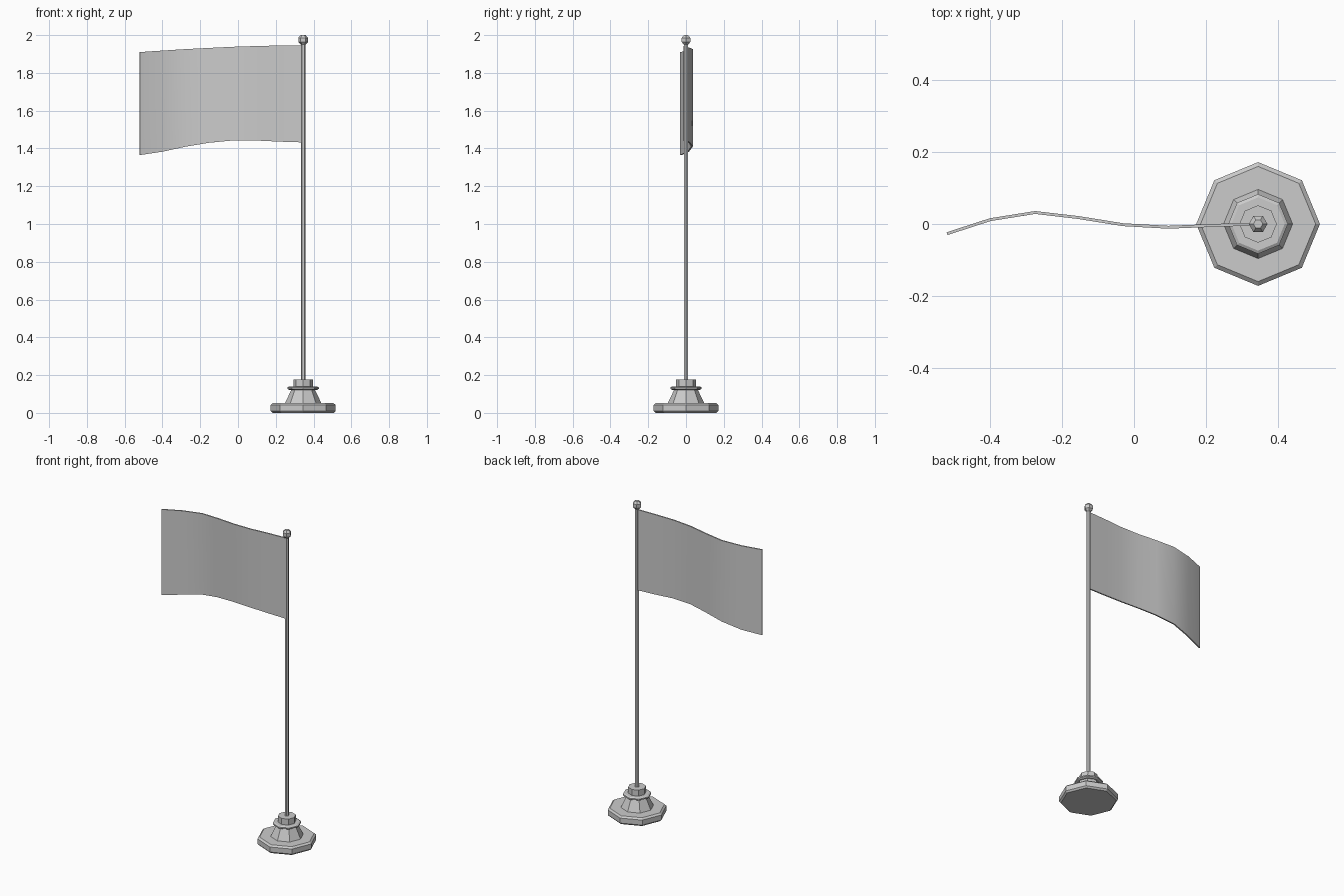
import bpy
import bmesh
from math import cos, sin, pi, radians

cube = bpy.data.objects.get("Cube")
if cube:
    bpy.data.objects.remove(cube, do_unlink=True)

grey = bpy.data.materials.new("grey")
grey.use_nodes = True
colour = (0.6, 0.6, 0.6, 1)
grey.diffuse_color = colour
grey.node_tree.nodes["Principled BSDF"].inputs["Base Color"].default_value = colour

POLE_X = 0.345


def add_object(name, bm):
    bmesh.ops.recalc_face_normals(bm, faces=bm.faces)
    mesh = bpy.data.meshes.new(name)
    bm.to_mesh(mesh)
    bm.free()
    mesh.materials.append(grey)
    obj = bpy.data.objects.new(name, mesh)
    bpy.context.collection.objects.link(obj)
    return obj


def turned(name, profile, sides):
    """Faceted solid of revolution about the pole, from (radius, height) pairs."""
    bm = bmesh.new()
    rings = [[bm.verts.new((POLE_X + r * cos(2 * pi * i / sides),
                            r * sin(2 * pi * i / sides), z))
              for i in range(sides)] for r, z in profile]
    for low, high in zip(rings, rings[1:]):
        for i in range(sides):
            j = (i + 1) % sides
            bm.faces.new((low[i], low[j], high[j], high[i]))
    bm.faces.new(rings[0][::-1])
    bm.faces.new(rings[-1])
    return add_object(name, bm)


# Stepped octagonal stand
turned("base_plate", [(0.162, 0), (0.172, 0.01), (0.172, 0.042), (0.160, 0.052)], 8)
turned("base_cone", [(0.098, 0.048), (0.060, 0.128)], 8)
turned("base_ring", [(0.074, 0.122), (0.083, 0.127), (0.083, 0.135), (0.074, 0.140)], 8)
turned("pole_collar", [(0.052, 0.136), (0.052, 0.178)], 8)

# Pole with a faceted ball on top
turned("pole", [(0.012, 0.17), (0.012, 1.955)], 6)
turned("finial_ball", [(0.012, 1.949), (0.026, 1.963), (0.026, 1.986), (0.013, 2.0)], 6)

# Waving flag: x, y, bottom height, top height of each vertical fold line
folds = [
    (-0.52, -0.027, 1.365, 1.910),
    (-0.40, 0.012, 1.383, 1.918),
    (-0.275, 0.032, 1.410, 1.926),
    (-0.155, 0.018, 1.430, 1.932),
    (-0.03, -0.002, 1.442, 1.938),
    (0.095, -0.009, 1.442, 1.942),
    (0.22, -0.004, 1.436, 1.945),
    (0.345, 0.0, 1.432, 1.946),
]
bm = bmesh.new()
columns = [(bm.verts.new((x, y, low)), bm.verts.new((x, y, high)))
           for x, y, low, high in folds]
for a, b in zip(columns, columns[1:]):
    bm.faces.new((a[0], b[0], b[1], a[1]))
flag = add_object("flag", bm)
thickness = flag.modifiers.new("thickness", "SOLIDIFY")
thickness.thickness = 0.008
thickness.offset = 0

# Smooth cloth, sharp hems
bpy.ops.object.select_all(action="DESELECT")
bpy.context.view_layer.objects.active = flag
flag.select_set(True)
bpy.ops.object.modifier_apply(modifier="thickness")
bpy.ops.object.shade_smooth_by_angle(angle=radians(30))
